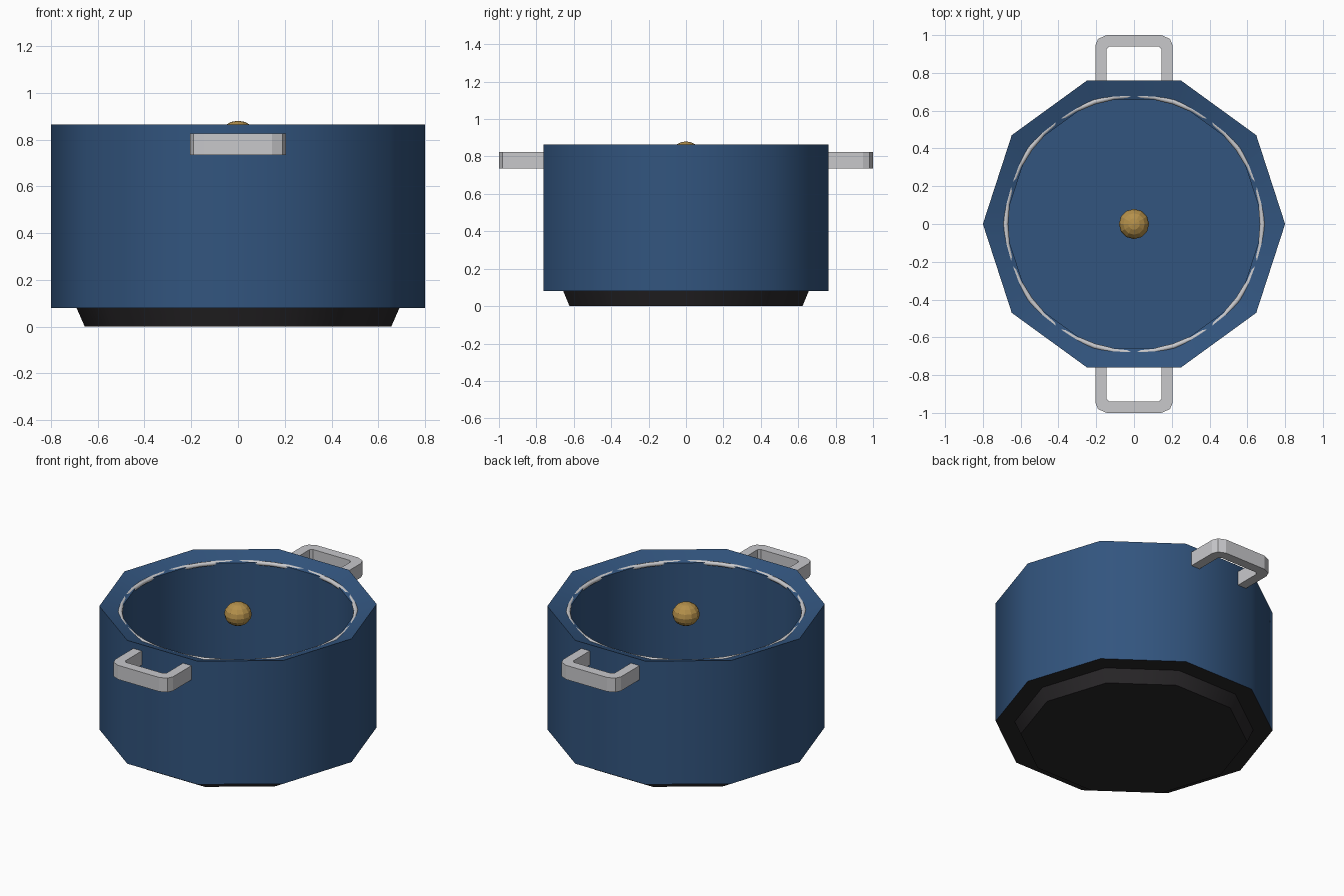
import bpy, bmesh, math

if "Cube" in bpy.data.objects:
    bpy.data.objects.remove(bpy.data.objects["Cube"])


def material(name, rgb):
    m = bpy.data.materials.new(name)
    m.use_nodes = True
    m.diffuse_color = (*rgb, 1)
    m.node_tree.nodes["Principled BSDF"].inputs["Base Color"].default_value = (*rgb, 1)
    return m


blue = material("navy enamel", (0.032, 0.09, 0.21))
black = material("black base", (0.022, 0.02, 0.022))
steel = material("brushed steel", (0.58, 0.58, 0.6))
gold = material("gold", (0.46, 0.28, 0.07))


def finish(name, bm, mats, smooth=None):
    bmesh.ops.recalc_face_normals(bm, faces=bm.faces)
    mesh = bpy.data.meshes.new(name)
    bm.to_mesh(mesh)
    bm.free()
    for m in mats:
        mesh.materials.append(m)
    obj = bpy.data.objects.new(name, mesh)
    bpy.context.collection.objects.link(obj)
    if smooth:
        bpy.ops.object.select_all(action='DESELECT')
        obj.select_set(True)
        bpy.context.view_layer.objects.active = obj
        bpy.ops.object.shade_smooth_by_angle(angle=math.radians(smooth))
    return obj


def lathe(profile, sides, closed=False):
    """Turn (radius, z) points about z; an open profile is capped at both ends."""
    bm = bmesh.new()
    rings = []
    for r, z in profile:
        turn = [2 * math.pi * i / sides for i in range(sides)]
        rings.append([bm.verts.new((r * math.cos(a), r * math.sin(a), z)) for a in turn])
    pairs = list(zip(rings, rings[1:]))
    if closed:
        pairs.append((rings[-1], rings[0]))
    for low, high in pairs:
        for i in range(sides):
            j = (i + 1) % sides
            bm.faces.new((low[i], low[j], high[j], high[i]))
    if not closed:
        bm.faces.new(rings[0])
        bm.faces.new(rings[-1])
    return bm


# Ten-sided hollow body with a rim sloping inward; dark underside
body = lathe([(0.8, 0.08), (0.8, 0.865), (0.69, 0.828), (0.69, 0.14)], 10)
for f in body.faces:
    if f.calc_center_median().z < 0.1:
        f.material_index = 1
finish("pot_body", body, [blue, black], 40)

# Tapered foot
finish("pot_base", lathe([(0.655, 0), (0.69, 0.08)], 10), [black], 40)

# Thin steel ring set just inside the rim
section = [(0.68 + 0.014 * math.cos(k * math.pi / 4), 0.822 + 0.014 * math.sin(k * math.pi / 4))
           for k in range(8)]
finish("rim_ring", lathe(section, 40, closed=True), [steel], 50)

# Flattened round knob
knob = bmesh.new()
bmesh.ops.create_uvsphere(knob, u_segments=12, v_segments=8, radius=0.08)
for v in knob.verts:
    v.co.z = v.co.z * 0.88 + 0.81
finish("knob", knob, [gold])

# Side handles: chamfered U outlines, extruded upward
outer = [(0.205, 0.75), (0.205, 0.945), (0.19, 0.98), (0.145, 1.0)]
inner = [(0.145, 0.75), (0.145, 0.925), (0.13, 0.94)]


def both_sides(half):
    return half + [(-x, y) for x, y in reversed(half)]


def handle(name, side):
    bm = bmesh.new()
    outline = both_sides(outer) + both_sides(inner)[::-1]
    face = bm.faces.new([bm.verts.new((x * side, y * side, 0.735)) for x, y in outline])
    top = bmesh.ops.extrude_face_region(bm, geom=[face])["geom"]
    moved = [v for v in top if isinstance(v, bmesh.types.BMVert)]
    bmesh.ops.translate(bm, verts=moved, vec=(0, 0, 0.09))
    finish(name, bm, [steel])


handle("front_handle", -1)
handle("back_handle", 1)
